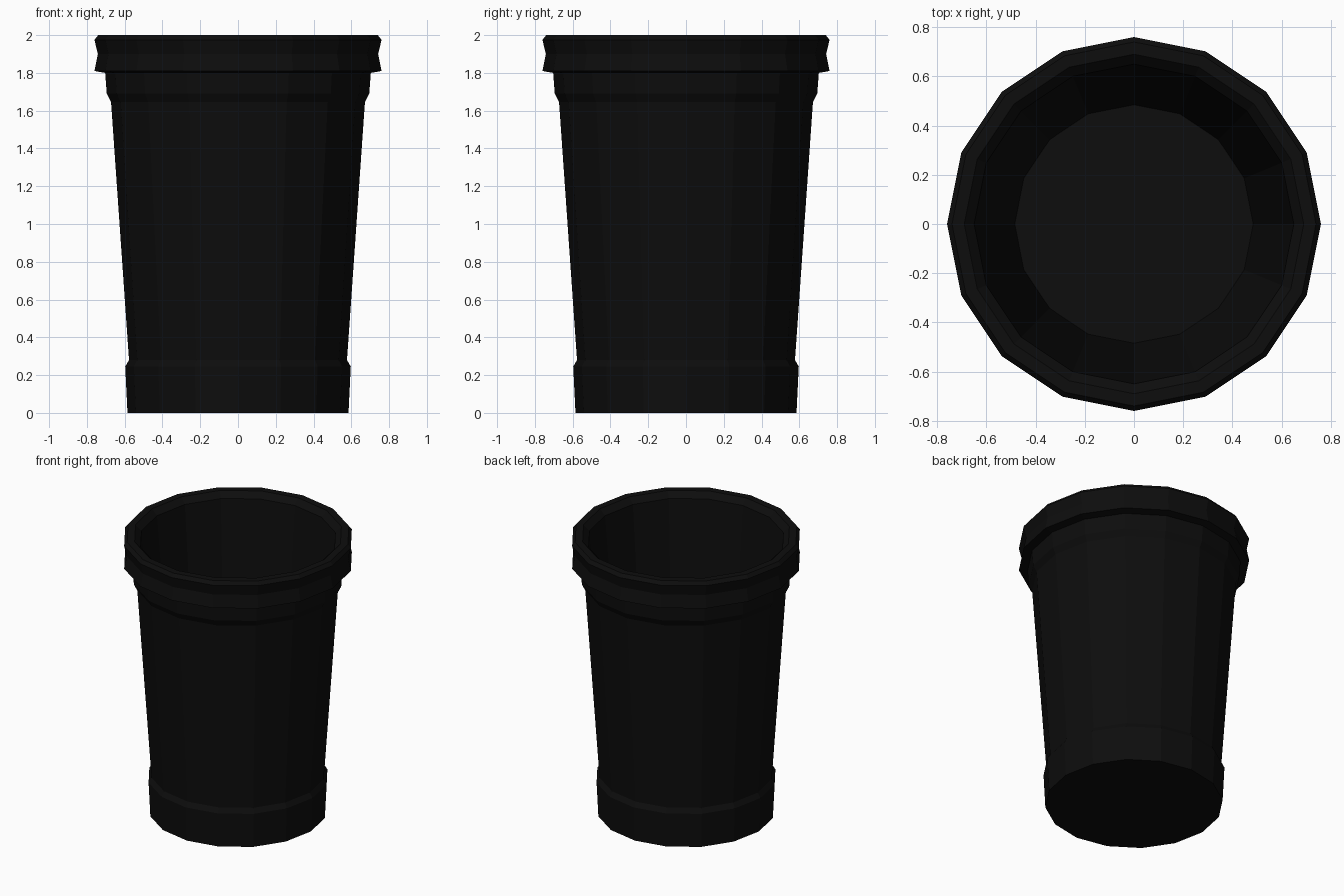
import bpy
import bmesh
from math import cos, sin, tau

SIDES = 16

cube = bpy.data.objects.get("Cube")
if cube:
    bpy.data.objects.remove(cube, do_unlink=True)

# Single near-black plastic
black = bpy.data.materials.new("black_plastic")
black.use_nodes = True
colour = (0.004, 0.004, 0.004, 1)
black.diffuse_color = colour
bsdf = black.node_tree.nodes["Principled BSDF"]
bsdf.inputs["Base Color"].default_value = colour
bsdf.inputs["Roughness"].default_value = 0.6


def lathe(name, profile, cap=None):
    """Spin (radius, height) points into a faceted shell; cap may be 'first' or 'last'."""
    bm = bmesh.new()
    rings = [[bm.verts.new((r * cos(tau * i / SIDES), r * sin(tau * i / SIDES), z))
              for i in range(SIDES)] for r, z in profile]
    for a, b in zip(rings, rings[1:]):
        for i in range(SIDES):
            j = (i + 1) % SIDES
            bm.faces.new((a[i], a[j], b[j], b[i]))
    if cap == "first":
        bm.faces.new(rings[0][::-1])
    elif cap == "last":
        bm.faces.new(rings[-1])
    mesh = bpy.data.meshes.new(name)
    bm.to_mesh(mesh)
    bm.free()
    mesh.materials.append(black)
    obj = bpy.data.objects.new(name, mesh)
    bpy.context.collection.objects.link(obj)
    return obj


# Tapered outside with a foot band and a collar under the rim
lathe("outer_body", [(0.585, 0), (0.597, 0.245), (0.577, 0.28),
                     (0.672, 1.645), (0.695, 1.69), (0.703, 1.80)], cap="first")

# Overhanging rim with a pinched outer face
lathe("rim", [(0.703, 1.80), (0.76, 1.81), (0.742, 1.90), (0.76, 1.975),
              (0.74, 2.0), (0.69, 2.0), (0.65, 1.96)])

# Inside wall and floor
lathe("inner_wall_and_floor", [(0.65, 1.96), (0.485, 0.06)], cap="last")
